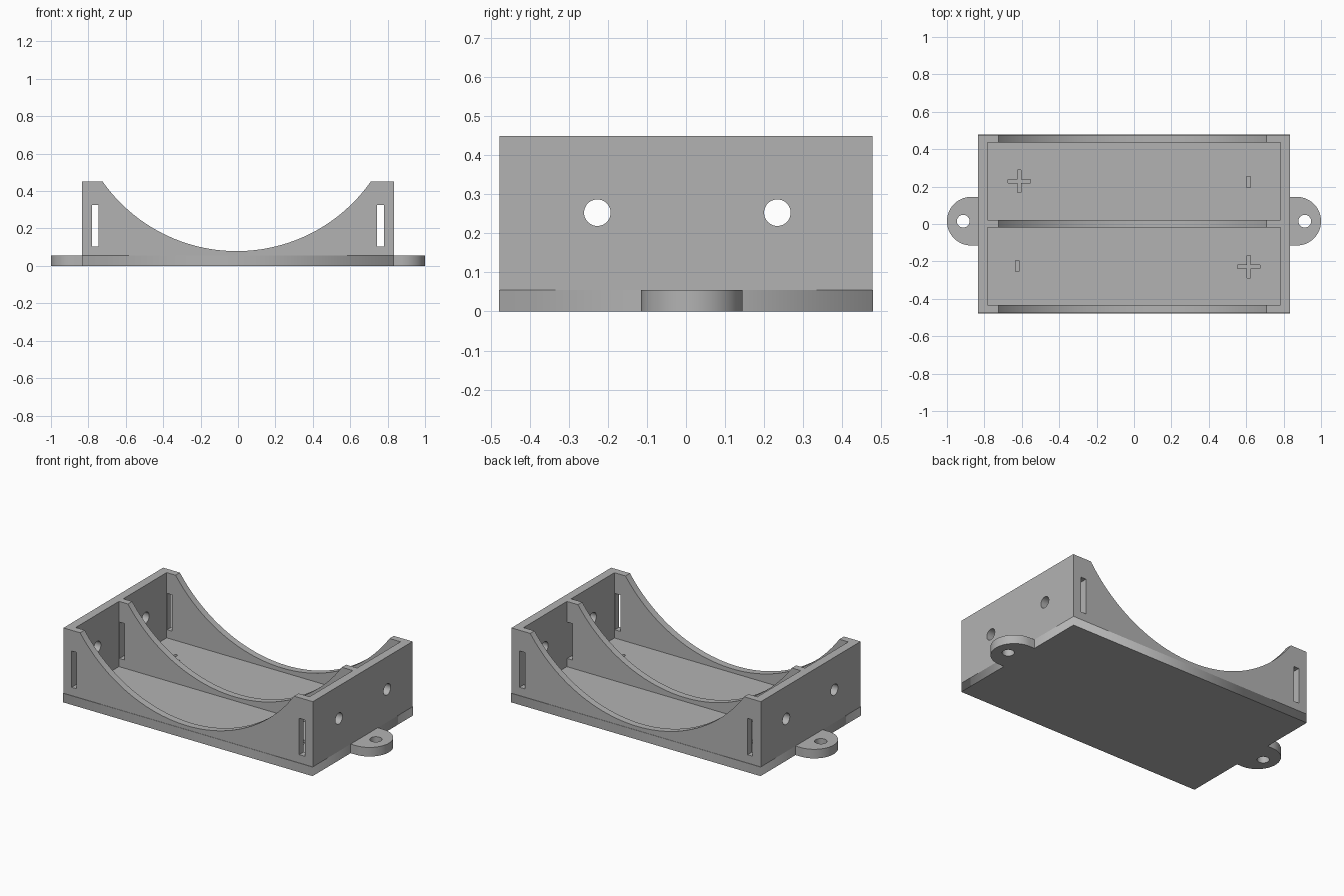
import bpy, bmesh
from math import sin, cos, pi
from mathutils import Matrix

cube = bpy.data.objects.get("Cube")
if cube:
    bpy.data.objects.remove(cube, do_unlink=True)

grey = bpy.data.materials.new("plain grey")
grey.use_nodes = True
colour = (0.45, 0.45, 0.45, 1)
grey.diffuse_color = colour
grey.node_tree.nodes["Principled BSDF"].inputs["Base Color"].default_value = colour

FLOOR, TOP = 0.055, 0.45         # floor level and wall height
LENGTH, WIDTH = 0.835, 0.477     # half sizes of the body
TAB_Y = 0.015


def rect(x0, x1, y0, y1):
    return [(x0, y0), (x1, y0), (x1, y1), (x0, y1)]


def arc(cx, cy, r, start=0, end=2 * pi, steps=48):
    return [(cx + r * cos(start + (end - start) * i / steps),
             cy + r * sin(start + (end - start) * i / steps)) for i in range(steps)]


def plate(name, outlines, z0, z1):
    """Extrude a flat outline, with any inner outlines as holes."""
    curve = bpy.data.curves.new(name, "CURVE")
    curve.dimensions, curve.fill_mode = "2D", "BOTH"
    curve.extrude = (z1 - z0) / 2
    for points in outlines:
        spline = curve.splines.new("POLY")
        spline.points.add(len(points) - 1)
        for p, (x, y) in zip(spline.points, points):
            p.co = (x, y, 0, 1)
        spline.use_cyclic_u = True
    temp = bpy.data.objects.new("outline", curve)
    bpy.context.collection.objects.link(temp)
    mesh = bpy.data.meshes.new_from_object(
        temp.evaluated_get(bpy.context.evaluated_depsgraph_get()))
    bpy.data.objects.remove(temp, do_unlink=True)
    bm = bmesh.new()
    bm.from_mesh(mesh)
    bmesh.ops.remove_doubles(bm, verts=bm.verts, dist=1e-5)
    bmesh.ops.recalc_face_normals(bm, faces=bm.faces)
    bmesh.ops.translate(bm, verts=bm.verts, vec=(0, 0, (z0 + z1) / 2))
    bm.to_mesh(mesh)
    bm.free()
    mesh.materials.clear()
    mesh.materials.append(grey)
    obj = bpy.data.objects.new(name, mesh)
    bpy.context.collection.objects.link(obj)
    return obj


def cylinder(axis, centre, r, depth, sides):
    bm = bmesh.new()
    turn = Matrix.Rotation(pi / 2, 4, "X" if axis == "Y" else "Y")
    bmesh.ops.create_cone(bm, cap_ends=True, segments=sides, radius1=r, radius2=r,
                          depth=depth, matrix=Matrix.Translation(centre) @ turn)
    mesh = bpy.data.meshes.new("cutter")
    bm.to_mesh(mesh)
    bm.free()
    mesh.materials.append(grey)
    obj = bpy.data.objects.new("cutter", mesh)
    bpy.context.collection.objects.link(obj)
    return obj


def cut(obj, cutters):
    """Subtract each cutter and remove it."""
    for c in cutters:
        c.hide_render = True
        mod = obj.modifiers.new("cut", "BOOLEAN")
        mod.operation, mod.solver, mod.object = "DIFFERENCE", "EXACT", c
        bpy.context.view_layer.objects.active = obj
        bpy.ops.object.modifier_apply(modifier=mod.name)
        bpy.data.objects.remove(c, do_unlink=True)


def smooth(obj):
    bpy.ops.object.select_all(action="DESELECT")
    obj.select_set(True)
    bpy.context.view_layer.objects.active = obj
    bpy.ops.object.shade_smooth_by_angle(angle=0.5)


# Wall frame with two cell bays
bays = [rect(-0.783, 0.783, y0, y1) for y0, y1 in ((0.021, 0.436), (-0.434, -0.02))]
walls = plate("wall_frame", [rect(-LENGTH, LENGTH, -WIDTH, WIDTH)] + bays, FLOOR, TOP)

# Scooped long walls, contact slots and wire holes
cutters = [cylinder("Y", (-0.007, 0, 0.956), 0.877, 2, 160)]
for x0, x1 in ((-0.78, -0.746), (0.744, 0.781)):
    cutters.append(plate("cutter", [rect(x0, x1, -1, 1)], 0.105, 0.325))
for y in (-0.227, 0.234):
    cutters.append(cylinder("X", (0, y, 0.253), 0.034, 3, 40))
cut(walls, cutters)
smooth(walls)

# Base with engraved polarity marks
base = plate("base", [rect(-LENGTH, LENGTH, -WIDTH - 0.002, WIDTH + 0.002)], 0, FLOOR)
marks = []
for side in (-1, 1):
    px, py, a, b = 0.613 * side, -0.228 * side, 0.06, 0.009
    plus = [(-a, -b), (-b, -b), (-b, -a), (b, -a), (b, -b), (a, -b),
            (a, b), (b, b), (b, a), (-b, a), (-b, b), (-a, b)]
    marks.append(plate("cutter", [[(px + x, py + y) for x, y in plus]], 0.04, 0.1))
    mx, my = 0.612 * side, 0.225 * side
    mx -= 0.012 * (1 - side) / 2
    marks.append(plate("cutter", [rect(mx - 0.01, mx + 0.01, my - 0.03, my + 0.03)],
                       0.04, 0.1))
cut(base, marks)

# Screw tabs on both ends
for side, name in ((1, "left_screw_tab"), (-1, "right_screw_tab")):
    rim = [(LENGTH, TAB_Y - 0.13)] + arc(0.87, TAB_Y, 0.13, -pi / 2, pi / 2)
    rim += [(0.87, TAB_Y + 0.13), (LENGTH, TAB_Y + 0.13)]
    hole = arc(0.913, TAB_Y, 0.034)
    tab = plate(name, [[(side * x, y) for x, y in loop] for loop in (rim, hole)], 0, FLOOR)
    smooth(tab)
